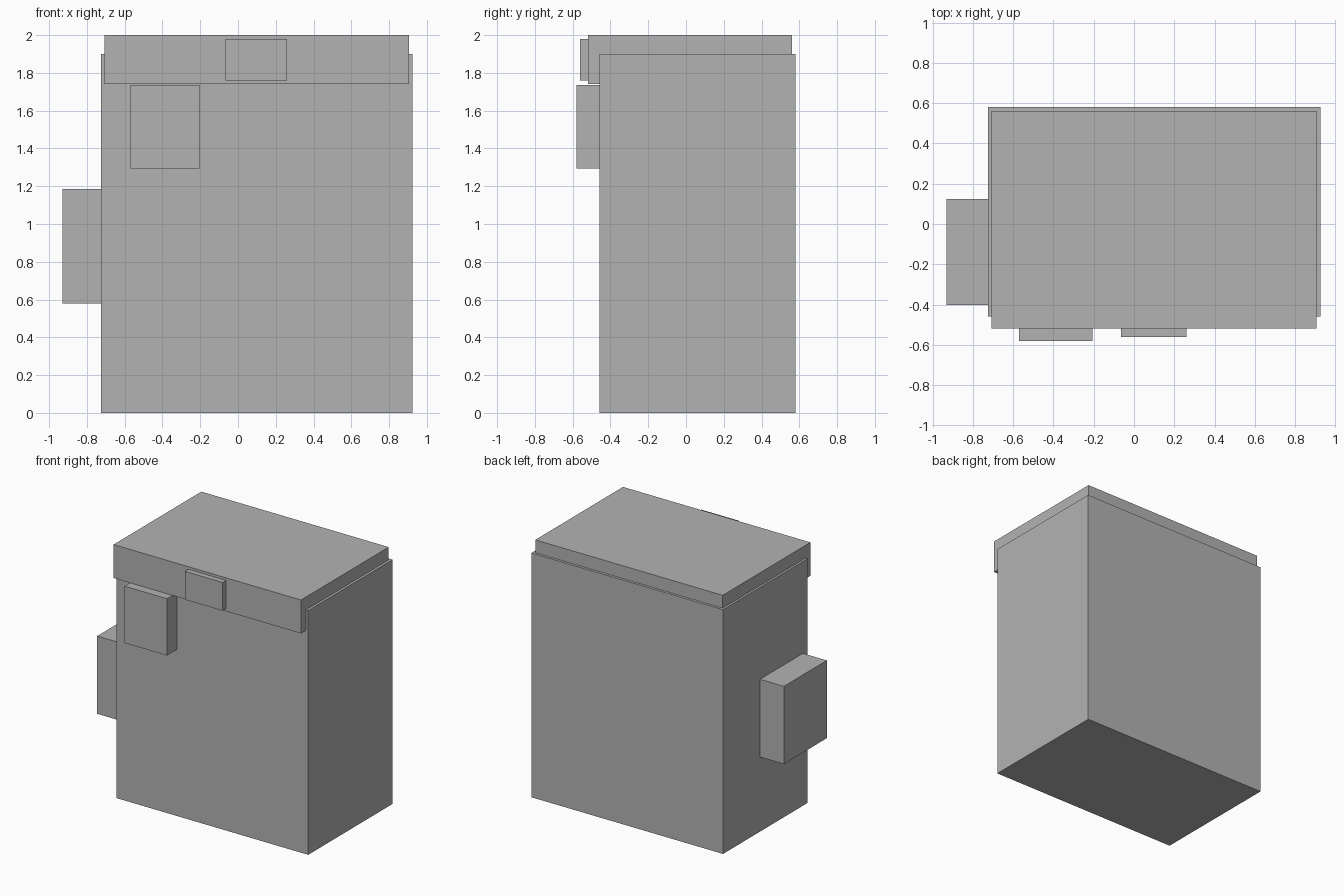
import bpy
import bmesh
from mathutils import Vector

if "Cube" in bpy.data.objects:
    bpy.data.objects.remove(bpy.data.objects["Cube"])

grey = bpy.data.materials.new("plain_grey")
grey.diffuse_color = (0.45, 0.45, 0.45, 1.0)
grey.use_nodes = True
grey.node_tree.nodes["Principled BSDF"].inputs["Base Color"].default_value = grey.diffuse_color


def box(name, lo, hi):
    """Flat-faced box between two opposite corners."""
    lo, hi = Vector(lo), Vector(hi)
    mesh = bpy.data.meshes.new(name)
    bm = bmesh.new()
    bmesh.ops.create_cube(bm, size=1.0)
    bmesh.ops.scale(bm, vec=hi - lo, verts=bm.verts)
    bm.to_mesh(mesh)
    bm.free()
    mesh.materials.append(grey)
    obj = bpy.data.objects.new(name, mesh)
    obj.location = (lo + hi) / 2
    bpy.context.collection.objects.link(obj)
    return obj


# Main cabinet
box("body", (-0.725, -0.458, 0.0), (0.925, 0.58, 1.90))
# Lid, overhanging the front
box("lid", (-0.708, -0.518, 1.74), (0.905, 0.56, 2.0))
# Small plate on the lid front
box("lid_plate", (-0.065, -0.56, 1.76), (0.26, -0.518, 1.98))
# Box on the front, below the lid
box("front_box", (-0.57, -0.58, 1.295), (-0.205, -0.458, 1.737))
# Box on the left side
box("side_box", (-0.93, -0.403, 0.58), (-0.725, 0.125, 1.185))
